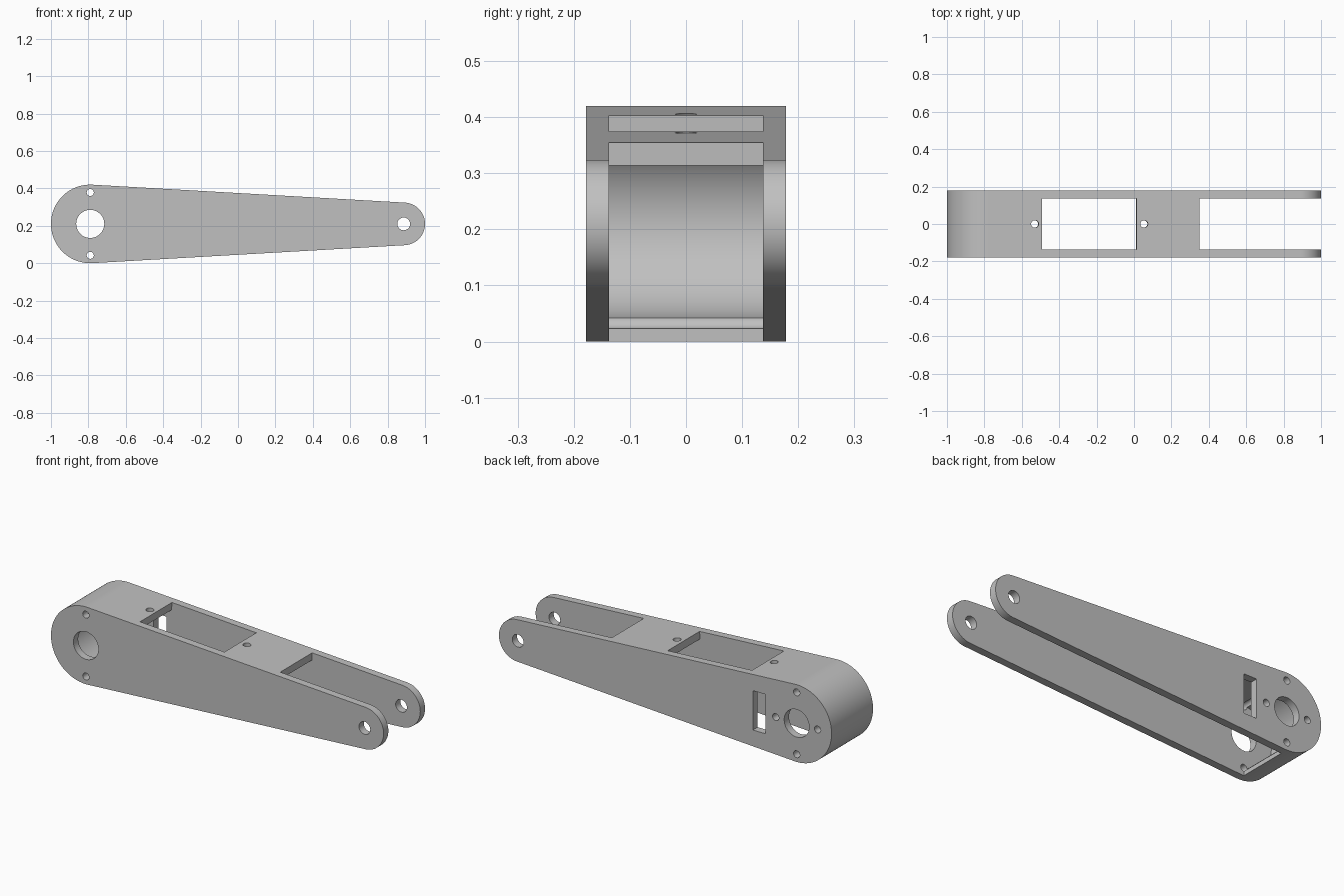
import bpy, bmesh, math
from mathutils import Matrix, Vector

if "Cube" in bpy.data.objects:
    bpy.data.objects.remove(bpy.data.objects["Cube"])

# Main dimensions
HALF_W, IN_W, WALL = 0.178, 0.137, 0.041
BIG_X, BIG_R = -0.79, 0.21
SMALL_X, SMALL_R = 0.886, 0.114
CZ = 0.21
TILT = math.asin((BIG_R - SMALL_R) / (SMALL_X - BIG_X))   # slope of the long edges


def arc(cx, r, a0, a1, n):
    """Points of an arc in the x-z plane."""
    return [(cx + r * math.cos(a0 + (a1 - a0) * i / n),
             CZ + r * math.sin(a0 + (a1 - a0) * i / n)) for i in range(n + 1)]


def prism(name, pts, y0, y1):
    """Extrude an x-z outline from y0 to y1."""
    bm = bmesh.new()
    face = bm.faces.new([bm.verts.new((x, y0, z)) for x, z in pts])
    ext = bmesh.ops.extrude_face_region(bm, geom=[face])
    bmesh.ops.translate(bm, vec=(0, y1 - y0, 0),
                        verts=[v for v in ext["geom"] if isinstance(v, bmesh.types.BMVert)])
    bmesh.ops.recalc_face_normals(bm, faces=bm.faces)
    mesh = bpy.data.meshes.new(name)
    bm.to_mesh(mesh)
    bm.free()
    ob = bpy.data.objects.new(name, mesh)
    bpy.context.collection.objects.link(ob)
    return ob


def cut(body, cutter):
    """Subtract a cutter from the body and remove it."""
    cutter.hide_render = True
    mod = body.modifiers.new("cut", 'BOOLEAN')
    mod.operation, mod.solver, mod.object = 'DIFFERENCE', 'EXACT', cutter
    bpy.context.view_layer.objects.active = body
    bpy.ops.object.modifier_apply(modifier=mod.name)
    bpy.data.objects.remove(cutter, do_unlink=True)


def hole(body, x, z, r, y0=-0.3, y1=0.3, n=32):
    """Round hole along y."""
    pts = [(x + r * math.cos(2 * math.pi * i / n), z + r * math.sin(2 * math.pi * i / n))
           for i in range(n)]
    cut(body, prism("hole_cutter", pts, y0, y1))


def top_z(x):
    """Height of the sloping top at x."""
    return CZ + BIG_R / math.cos(TILT) - (x - BIG_X) * math.tan(TILT)


# Tapered arm body with two round ends
up = math.pi / 2 - TILT
body = prism("arm_body",
             arc(BIG_X, BIG_R, up, 2 * math.pi - up, 64) + arc(SMALL_X, SMALL_R, -up, up, 48),
             -HALF_W, HALF_W)

# Inner channel: open underneath and forked at the small end
along = Vector((math.cos(TILT), -math.sin(TILT)))
normal = Vector((math.sin(TILT), math.cos(TILT)))
lip = Vector((0.35, top_z(0.35)))
inside = lip - normal * WALL
above = lip + normal * 0.2
cavity = arc(BIG_X, BIG_R - WALL, up, 1.5 * math.pi, 64)
cavity += [(BIG_X, -0.1), (1.2, -0.1), (1.2, above.y), tuple(above), tuple(inside)]
cut(body, prism("channel_cutter", cavity, -IN_W, IN_W))

# Rectangular window through the top wall
a, b = [Vector((x, top_z(x))) for x in (-0.493, 0.014)]
window = [tuple(p) for p in (a - normal * 0.08, b - normal * 0.08,
                             b + normal * 0.08, a + normal * 0.08)]
cut(body, prism("window_cutter", window, -IN_W, IN_W))

# Screw holes at either end of the window
for x in (-0.53, 0.054):
    bpy.ops.mesh.primitive_cylinder_add(vertices=32, radius=0.02, depth=0.16,
                                        location=(x, 0, top_z(x)), rotation=(0, TILT, 0))
    cut(body, bpy.context.object)

# Shaft holes and the vertical pair of screw holes, through both sides
hole(body, BIG_X, CZ, 0.075, n=64)
hole(body, SMALL_X, CZ, 0.034, n=48)
for dz in (-0.168, 0.168):
    hole(body, BIG_X, CZ + dz, 0.019)

# Back side only: horizontal pair of screw holes and the cable slot
for dx in (-0.126, 0.126):
    hole(body, BIG_X + dx, CZ, 0.019, 0.10, 0.3)
cut(body, prism("slot_cutter",
                [(-0.604, 0.103), (-0.527, 0.103), (-0.527, 0.317), (-0.604, 0.317)], 0.10, 0.3))

# Plain grey finish
mat = bpy.data.materials.new("light_grey")
mat.diffuse_color = (0.53, 0.53, 0.53, 1)
mat.use_nodes = True
mat.node_tree.nodes["Principled BSDF"].inputs["Base Color"].default_value = mat.diffuse_color
body.data.materials.clear()
body.data.materials.append(mat)
for p in body.data.polygons:
    p.material_index = 0

# Smooth round faces, crisp edges
bpy.ops.object.select_all(action='DESELECT')
body.select_set(True)
bpy.context.view_layer.objects.active = body
bpy.ops.object.shade_smooth_by_angle(angle=math.radians(30))
body.modifiers.new("flat_sides", 'WEIGHTED_NORMAL').keep_sharp = True
